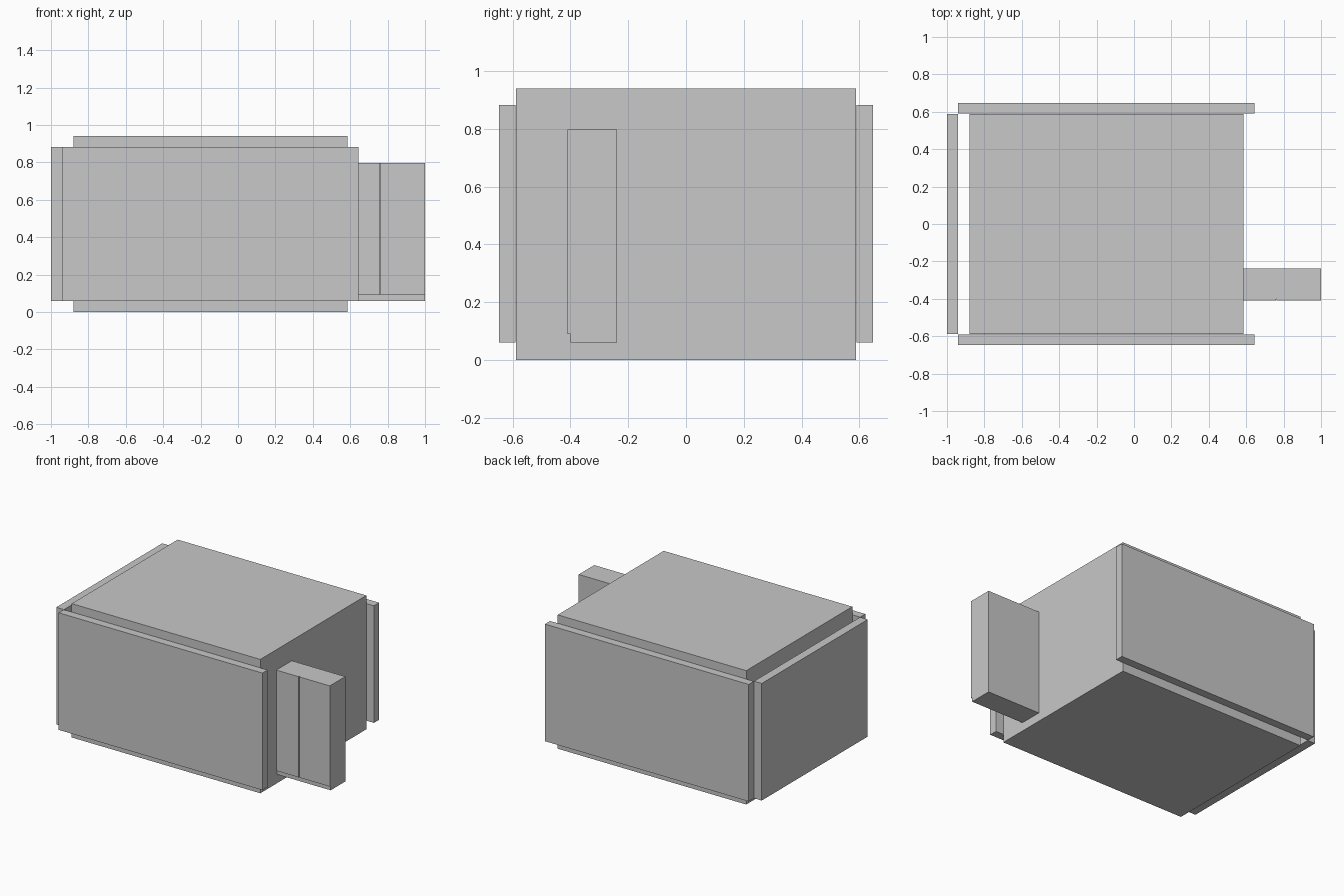
import bpy

if "Cube" in bpy.data.objects:
    bpy.data.objects.remove(bpy.data.objects["Cube"])

grey = bpy.data.materials.new("light_grey")
grey.diffuse_color = (0.58, 0.58, 0.58, 1)
grey.use_nodes = True
grey.node_tree.nodes["Principled BSDF"].inputs["Base Color"].default_value = grey.diffuse_color


def box(name, x, y, z):
    """Axis-aligned box from its (min, max) range on each axis."""
    ranges = (x, y, z)
    bpy.ops.mesh.primitive_cube_add(size=1, location=[(a + b) / 2 for a, b in ranges])
    ob = bpy.context.object
    ob.name = name
    ob.scale = [b - a for a, b in ranges]
    bpy.ops.object.transform_apply(location=False, rotation=False, scale=True)
    ob.data.materials.append(grey)
    return ob


# Main body
box("body", (-0.88, 0.585), (-0.588, 0.588), (0, 0.94))

# Front and back cover panels
for name, s in (("front_panel", -1), ("back_panel", 1)):
    box(name, (-0.94, 0.643), sorted((s * 0.59, s * 0.647)), (0.06, 0.882))

# Left panel, standing off from the body
box("left_panel", (-1, -0.94), (-0.588, 0.588), (0.06, 0.882))

# Side block with two thin front plates meeting at a fine seam
box("side_block", (0.585, 1), (-0.40, -0.238), (0.06, 0.797))
for name, x in (("inner_plate", (0.585, 0.759)), ("outer_plate", (0.763, 1))):
    box(name, x, (-0.41, -0.40), (0.09, 0.797))
